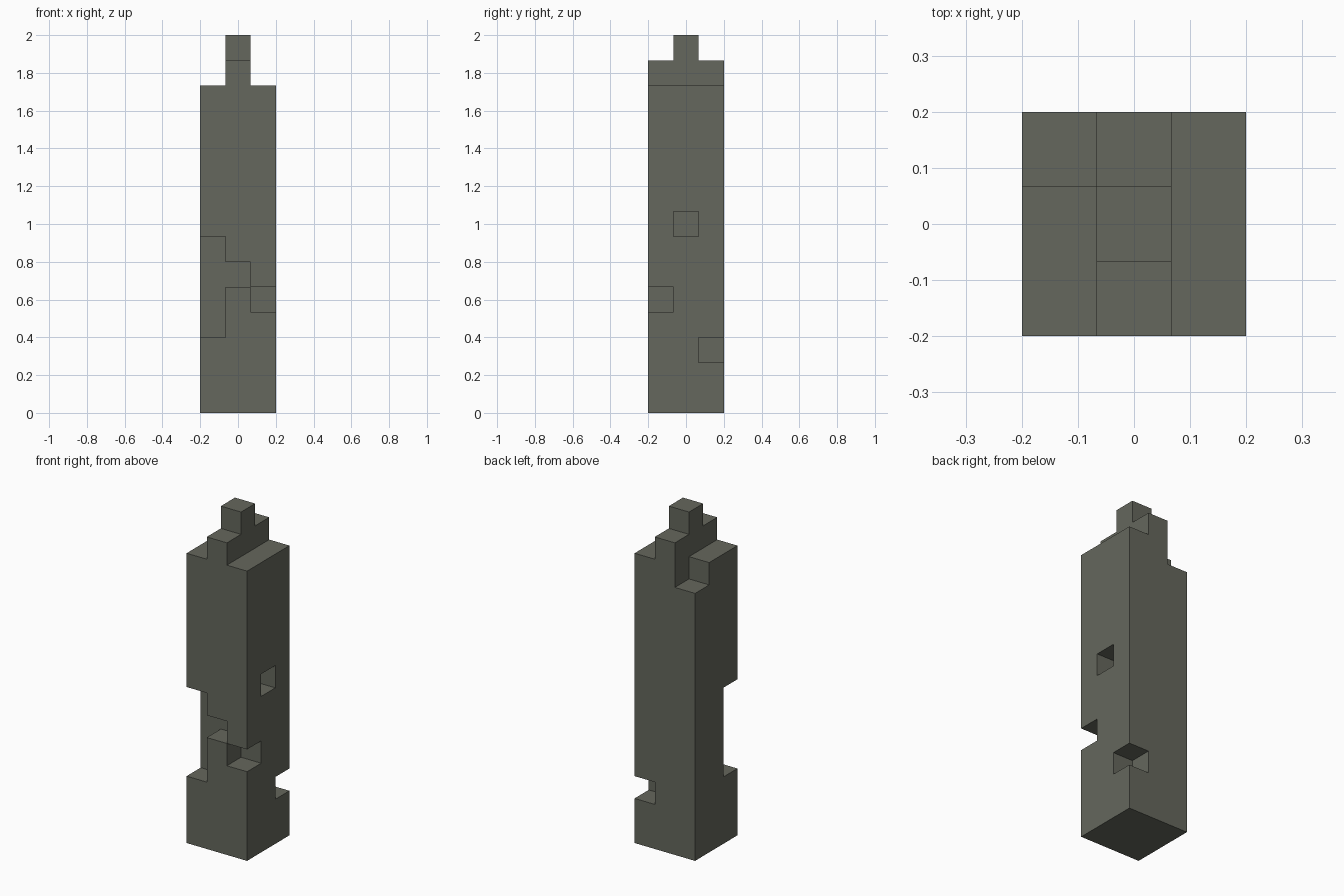
import bpy, bmesh, math
from mathutils import Vector
from itertools import product

cube = bpy.data.objects.get("Cube")
if cube:
    bpy.data.objects.remove(cube, do_unlink=True)

UNIT = 2 / 15  # edge of one block; the pillar is 3 x 3 x 15 blocks

stone = bpy.data.materials.new("grey_green_stone")
stone.use_nodes = True
stone.diffuse_color = (0.130, 0.136, 0.109, 1)
bsdf = stone.node_tree.nodes["Principled BSDF"]
bsdf.inputs["Base Color"].default_value = stone.diffuse_color
bsdf.inputs["Roughness"].default_value = 0.9

# Shaft, ridge and tip as block cells (x, y, level), centred on the axis
side = (-1, 0, 1)
shaft = set(product(side, side, range(13)))
ridge = {(0, y, 13) for y in side}
tip = {(0, 0, 14)}

# Chipped blocks
front_crack = {(-1, -1, level) for level in range(3, 7)} | {(0, -1, 5), (1, -1, 4)}
side_hole = {(1, 0, 7)}
back_chip = {(1, 1, 2)}
top_chip = {(-1, 1, 12)}

cells = (shaft | ridge | tip) - front_crack - side_hole - back_chip - top_chip


def add_blocks(name, cells, material):
    """Skin the exposed sides of the cells and merge the flat faces."""
    bm = bmesh.new()
    for cell in cells:
        centre = Vector(cell) + Vector((0, 0, 0.5))
        for axis, sign in product(range(3), (-1, 1)):
            normal = Vector((0, 0, 0))
            normal[axis] = sign
            if tuple(int(c + n) for c, n in zip(cell, normal)) in cells:
                continue
            u = Vector((0, 0, 0))
            u[(axis + 1) % 3] = 0.5
            v = normal.cross(u)
            middle = centre + normal / 2
            corners = (middle - u - v, middle + u - v, middle + u + v, middle - u + v)
            bm.faces.new([bm.verts.new(c * UNIT) for c in corners])
    bmesh.ops.remove_doubles(bm, verts=bm.verts, dist=UNIT / 100)
    bmesh.ops.dissolve_limit(bm, angle_limit=math.radians(1),
                             verts=bm.verts, edges=bm.edges)
    mesh = bpy.data.meshes.new(name)
    bm.to_mesh(mesh)
    bm.free()
    mesh.materials.append(material)
    obj = bpy.data.objects.new(name, mesh)
    bpy.context.collection.objects.link(obj)
    return obj


add_blocks("stone_pillar", cells, stone)
